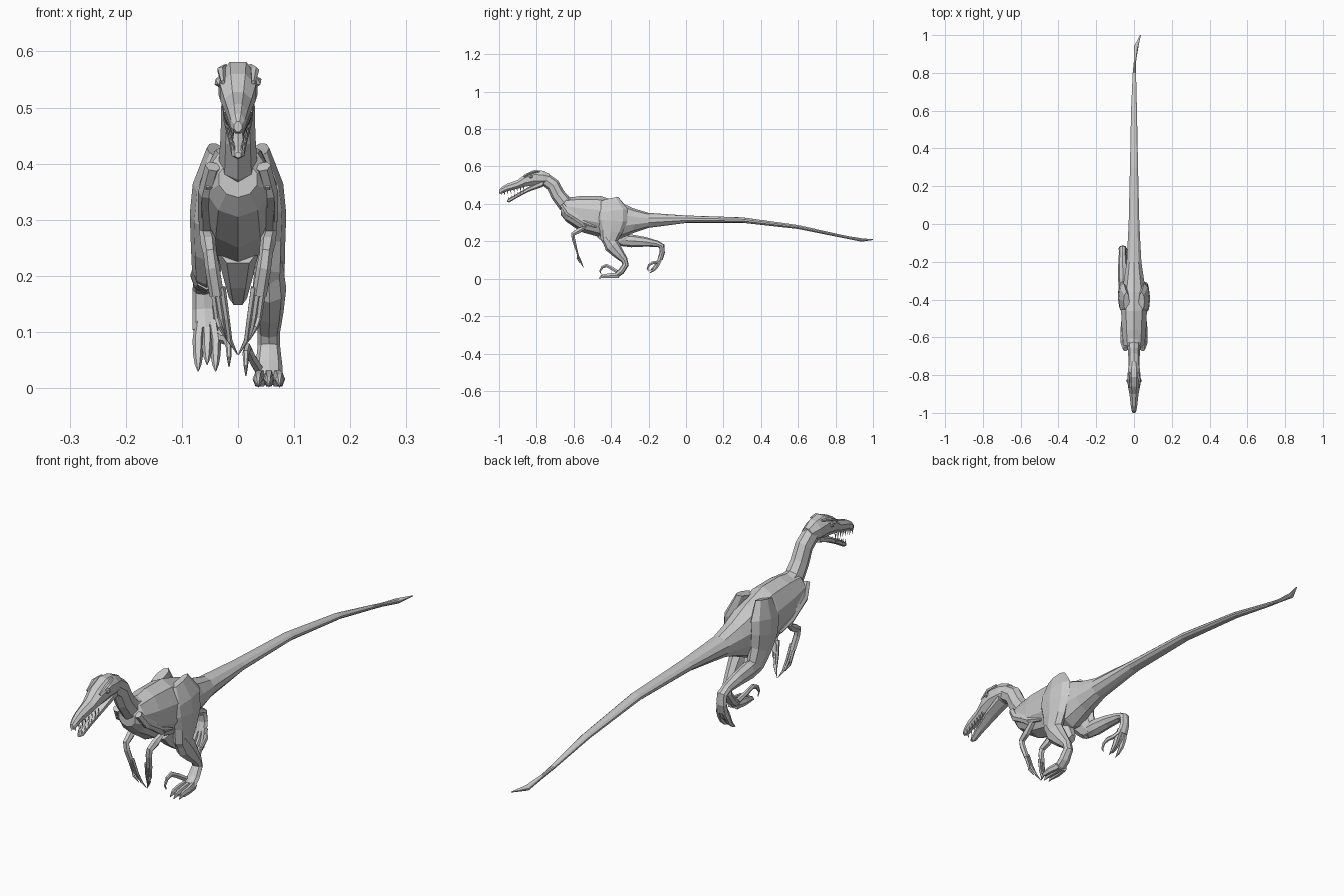
import bpy, bmesh, math
from mathutils import Vector


def skin(name, rings):
    """Flat-faced mesh through a list of equal-sized point rings, capped at both ends."""
    bm = bmesh.new()
    loops = [[bm.verts.new(p) for p in r] for r in rings]
    n = len(loops[0])
    for a, b in zip(loops, loops[1:]):
        for i in range(n):
            bm.faces.new((a[i], a[(i + 1) % n], b[(i + 1) % n], b[i]))
    bm.faces.new(loops[0])
    bm.faces.new(loops[-1])
    bmesh.ops.recalc_face_normals(bm, faces=bm.faces)
    me = bpy.data.meshes.new(name)
    bm.to_mesh(me)
    bm.free()
    ob = bpy.data.objects.new(name, me)
    bpy.context.collection.objects.link(ob)
    return ob


def body(name, sections, n=10):
    """Sections across y: (y, top z, bottom z, half width, centre x)."""
    rings = []
    for y, zt, zb, w, x in sections:
        ring = []
        for i in range(n):
            a = 2 * math.pi * (i + 0.5) / n
            ring.append((x + w * math.cos(a) / math.cos(math.pi / n) ** 0.5,
                         y, (zt + zb) / 2 + (zt - zb) / 2 * math.sin(a)))
        rings.append(ring)
    return skin(name, rings)


def limb(name, path, n=6):
    """Tube along (x, y, z, sideways radius, depth radius)."""
    pts = [Vector(p[:3]) for p in path]
    rings = []
    for k, p in enumerate(path):
        t = (pts[min(k + 1, len(pts) - 1)] - pts[max(k - 1, 0)]).normalized()
        lat = Vector((1, 0, 0))
        lat = (lat - t * lat.dot(t)).normalized()
        dep = t.cross(lat)
        rings.append([pts[k] + lat * p[3] * math.cos(2 * math.pi * i / n)
                      + dep * p[4] * math.sin(2 * math.pi * i / n) for i in range(n)])
    return skin(name, rings)


def flip(path):
    return [(-p[0],) + tuple(p[1:]) for p in path]


def pair(name, path, n=6):
    limb(name + "_right", path, n)
    limb(name + "_left", flip(path), n)


# Torso and tail, ending in a twisted blade
body("torso_and_tail", [
    (-.668, .405, .34, .035, 0), (-.64, .43, .305, .058, 0), (-.56, .443, .25, .066, 0),
    (-.46, .443, .222, .07, 0), (-.36, .412, .21, .066, 0), (-.28, .376, .245, .052, 0),
    (-.2, .352, .272, .04, 0), (0, .338, .298, .029, 0), (.3, .328, .299, .022, 0),
    (.6, .287, .266, .016, 0), (.8, .242, .226, .009, .002), (.86, .229, .214, .006, .005),
    (.94, .216, .198, .012, .012), (1, .211, .207, .002, .034)])
limb("pubis", [(0, -.44, .25, .04, .05), (0, -.40, .2, .027, .04), (0, -.37, .16, .016, .022)])

# Neck
limb("neck", [(0, -.60, .385, .045, .05), (0, -.65, .405, .034, .042), (0, -.685, .45, .031, .038),
              (0, -.71, .5, .03, .037), (0, -.765, .54, .028, .035)], 8)

# Head: skull, jaw, brows, eyes
body("skull", [
    (-.728, .562, .51, .022, 0), (-.765, .58, .495, .033, 0), (-.81, .585, .495, .036, 0),
    (-.86, .563, .49, .033, 0), (-.90, .53, .48, .025, 0), (-.96, .508, .464, .018, 0),
    (-.988, .49, .452, .013, 0), (-1, .476, .456, .007, 0)], 8)
body("lower_jaw", [
    (-.765, .53, .492, .03, 0), (-.84, .492, .466, .027, 0), (-.90, .457, .435, .018, 0),
    (-.945, .431, .408, .012, 0), (-.957, .421, .41, .006, 0)], 6)
pair("brow", [(.022, -.785, .574, .005, .004), (.03, -.825, .567, .008, .006),
              (.027, -.868, .545, .004, .004)], 5)
for s in (-1, 1):
    bpy.ops.mesh.primitive_ico_sphere_add(subdivisions=1, radius=.011, location=(s * .032, -.83, .546))
    bpy.context.object.name = "eye"

# Teeth along both jaws
for s in (-1, 1):
    for i in range(8):
        f = i / 7
        x, y, z = .009 + .013 * f, -.99 + .12 * f, .456 + .03 * f
        limb("upper_tooth", [(s * x, y, z + .006, .003, .004), (s * x, y + .004, z - .013, .0004, .0004)], 4)
    for i in range(6):
        f = i / 5
        x, y, z = .007 + .013 * f, -.95 + .08 * f, .424 + .042 * f
        limb("lower_tooth", [(s * x, y, z - .004, .003, .003), (s * x, y + .003, z + .014, .0004, .0004)], 4)

# Arms: shoulder blade, arm, hand and long curved fingers
pair("shoulder_blade", [(.045, -.662, .395, .014, .014), (.058, -.63, .35, .013, .016),
                        (.06, -.55, .3, .011, .012), (.058, -.48, .275, .006, .006)])
pair("arm", [(.05, -.645, .37, .012, .018), (.056, -.585, .325, .014, .018),
             (.056, -.535, .283, .013, .016), (.053, -.57, .258, .014, .016),
             (.05, -.602, .24, .012, .013), (.046, -.602, .215, .013, .01), (.038, -.588, .165, .013, .008)])
for i, (kx, tx, ty, tz) in enumerate([(.028, .001, -.548, .06), (.037, .01, -.552, .072), (.045, .02, -.568, .085)]):
    pair("finger_%d" % i, [(kx, -.592, .18, .006, .006), ((kx * .7 + tx * .3), -.577, .125, .005, .005),
                           ((kx * .5 + tx * .5), ty - .012, tz + .025, .0045, .0045),
                           (tx, ty, tz, .001, .001)], 5)

# Thigh muscles over the hips
limb("thigh_right", [(.04, -.41, .425, .016, .05), (.055, -.395, .36, .026, .085),
                     (.06, -.395, .31, .026, .082), (.058, -.40, .255, .026, .062),
                     (.055, -.41, .205, .028, .045), (.055, -.405, .18, .022, .03)], 8)
limb("thigh_left", [(-.04, -.41, .425, .016, .05), (-.055, -.395, .36, .026, .085),
                    (-.06, -.385, .31, .026, .08), (-.058, -.365, .255, .026, .06),
                    (-.056, -.335, .21, .026, .042), (-.056, -.315, .19, .02, .025)], 8)

# Right leg: planted forward
limb("shank_right", [(.055, -.43, .225, .024, .025), (.056, -.395, .178, .03, .042),
                     (.056, -.36, .135, .025, .03), (.055, -.33, .1, .02, .019),
                     (.055, -.322, .075, .02, .017), (.055, -.345, .04, .024, .017),
                     (.055, -.375, .015, .025, .014)], 8)
for i, x in enumerate((.036, .055, .074)):
    y = -.455 - (.006 if i == 1 else 0)
    limb("toe_right_%d" % i, [(.055 + (x - .055) * .7, -.36, .018, .01, .017), (x, -.405, .016, .01, .015),
                              (x, -.437, .014, .008, .012), (x, y + .01, .012, .005, .009),
                              (x, y - .004, .003, .001, .002)])
limb("sickle_claw_right", [(.036, -.365, .035, .009, .01), (.024, -.395, .055, .008, .01),
                           (.017, -.425, .071, .007, .01), (.014, -.447, .062, .006, .008),
                           (.014, -.459, .04, .004, .005), (.014, -.452, .022, .001, .001)])

# Left leg: trailing and lifted
limb("shank_left", [(-.056, -.35, .205, .022, .03), (-.058, -.29, .202, .027, .034),
                    (-.06, -.22, .197, .024, .026), (-.061, -.155, .187, .019, .017),
                    (-.061, -.13, .175, .02, .016), (-.06, -.127, .14, .021, .014),
                    (-.058, -.138, .105, .023, .014)], 8)
for i, x in enumerate((-.04, -.055, -.071)):
    z = .03 + (.012 if i == 1 else 0)
    limb("toe_left_%d" % i, [(-.057 + (x + .057) * .7, -.134, .118, .01, .013), (x, -.148, .085, .01, .013),
                             (x, -.16, z + .03, .009, .011), (x, -.177, z + .012, .006, .007),
                             (x, -.195, z, .001, .001)])
limb("sickle_claw_left", [(-.042, -.135, .105, .008, .009), (-.028, -.155, .088, .008, .009),
                          (-.02, -.178, .085, .007, .009), (-.017, -.197, .074, .005, .007),
                          (-.016, -.206, .055, .004, .005), (-.016, -.2, .038, .001, .001)])
